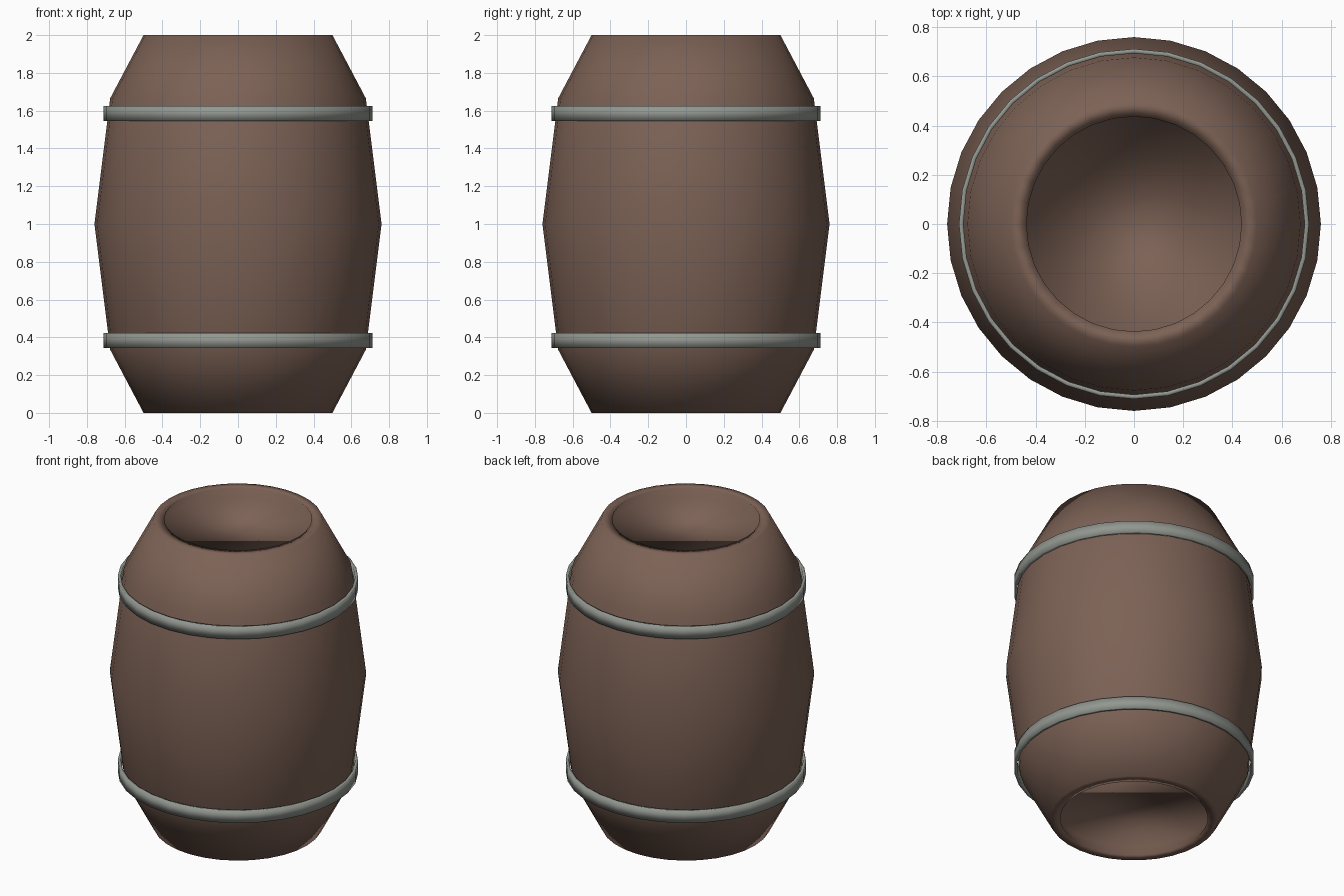
import bpy
import bmesh
from math import cos, sin, tau

SIDES = 32

cube = bpy.data.objects.get("Cube")
if cube:
    bpy.data.objects.remove(cube, do_unlink=True)


def material(name, color):
    mat = bpy.data.materials.new(name)
    mat.use_nodes = True
    mat.diffuse_color = (*color, 1)
    bsdf = next(n for n in mat.node_tree.nodes if n.type == "BSDF_PRINCIPLED")
    bsdf.inputs["Base Color"].default_value = (*color, 1)
    return mat


def lathe(name, profile, mat, closed=False):
    """Revolve (radius, height) points; open profiles get flat end caps."""
    bm = bmesh.new()
    rings = [[bm.verts.new((r * cos(tau * i / SIDES), r * sin(tau * i / SIDES), z))
              for i in range(SIDES)] for r, z in profile]
    pairs = list(zip(rings, rings[1:]))
    if closed:
        pairs.append((rings[-1], rings[0]))
    else:
        bm.faces.new(rings[0])
        bm.faces.new(rings[-1])
    for low, high in pairs:
        for i in range(SIDES):
            j = (i + 1) % SIDES
            bm.faces.new((low[i], low[j], high[j], high[i]))
    bmesh.ops.recalc_face_normals(bm, faces=bm.faces)
    for face in bm.faces:
        face.smooth = True
    mesh = bpy.data.meshes.new(name)
    bm.to_mesh(mesh)
    bm.free()
    mesh.materials.append(mat)
    obj = bpy.data.objects.new(name, mesh)
    bpy.context.collection.objects.link(obj)


wood = material("brown wood", (0.2, 0.12, 0.09))
metal = material("grey metal", (0.29, 0.31, 0.28))

# Barrel body: sunken lid, undercut wall, rim and staves, mirrored about mid height
lower = [(0.482, 0.085), (0.437, 0), (0.5, 0), (0.677, 0.335)]
upper = [(r, 2 - z) for r, z in reversed(lower)]
lathe("barrel_body", lower + [(0.76, 1)] + upper, wood)

# Thin smooth metal hoops
for name, z in (("lower_hoop", 0.383), ("upper_hoop", 1.585)):
    half = 0.039
    lathe(name, [(0.694, z - half), (0.712, z - half),
                 (0.712, z + half), (0.694, z + half)], metal, closed=True)
